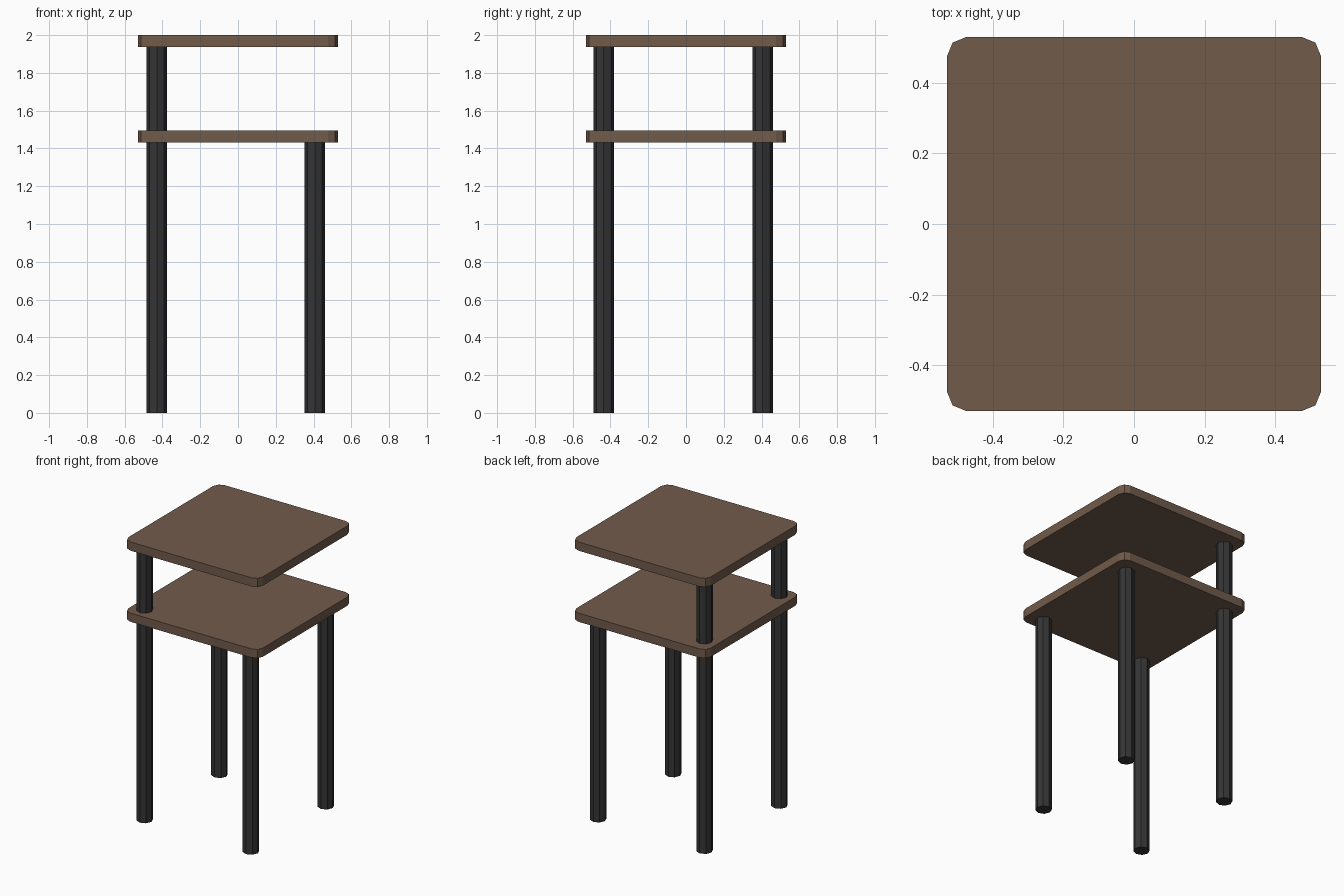
import bpy
import bmesh

if "Cube" in bpy.data.objects:
    bpy.data.objects.remove(bpy.data.objects["Cube"])


def material(name, rgb):
    mat = bpy.data.materials.new(name)
    mat.diffuse_color = (*rgb, 1)
    mat.use_nodes = True
    mat.node_tree.nodes["Principled BSDF"].inputs["Base Color"].default_value = mat.diffuse_color
    return mat


WOOD = material("brown_wood", (0.165, 0.105, 0.07))
METAL = material("dark_metal", (0.035, 0.035, 0.035))


def finish(bm, name, mat):
    mesh = bpy.data.meshes.new(name)
    bm.to_mesh(mesh)
    bm.free()
    mesh.materials.append(mat)
    obj = bpy.data.objects.new(name, mesh)
    bpy.context.collection.objects.link(obj)
    return obj


def board(name, z0, z1, size=1.058, corner=0.053):
    bm = bmesh.new()
    bmesh.ops.create_cube(bm, size=1)
    bmesh.ops.scale(bm, vec=(size, size, z1 - z0), verts=bm.verts)
    bmesh.ops.translate(bm, vec=(0, 0, (z0 + z1) / 2), verts=bm.verts)
    # Round only the four upright corners
    uprights = [e for e in bm.edges
                if abs(e.verts[0].co.z - e.verts[1].co.z) > 0.01]
    bmesh.ops.bevel(bm, geom=uprights, offset=corner, segments=2,
                    profile=0.5, affect='EDGES')
    return finish(bm, name, WOOD)


def post(name, x, y, z0, z1, radius=0.054):
    bm = bmesh.new()
    bmesh.ops.create_cone(bm, cap_ends=True, segments=8, radius1=radius,
                          radius2=radius, depth=z1 - z0)
    bmesh.ops.translate(bm, vec=(x, y, (z0 + z1) / 2), verts=bm.verts)
    return finish(bm, name, METAL)


# Two square boards
board("lower_board", 1.432, 1.494)
board("upper_board", 1.938, 2.0)

# Four legs, with short posts above the left pair
for side_y, y in (("front", -0.436), ("back", 0.406)):
    for side_x, x in (("left", -0.43), ("right", 0.407)):
        post(f"{side_y}_{side_x}_leg", x, y, 0, 1.432)
    post(f"{side_y}_left_upper_post", -0.43, y, 1.494, 1.938)
